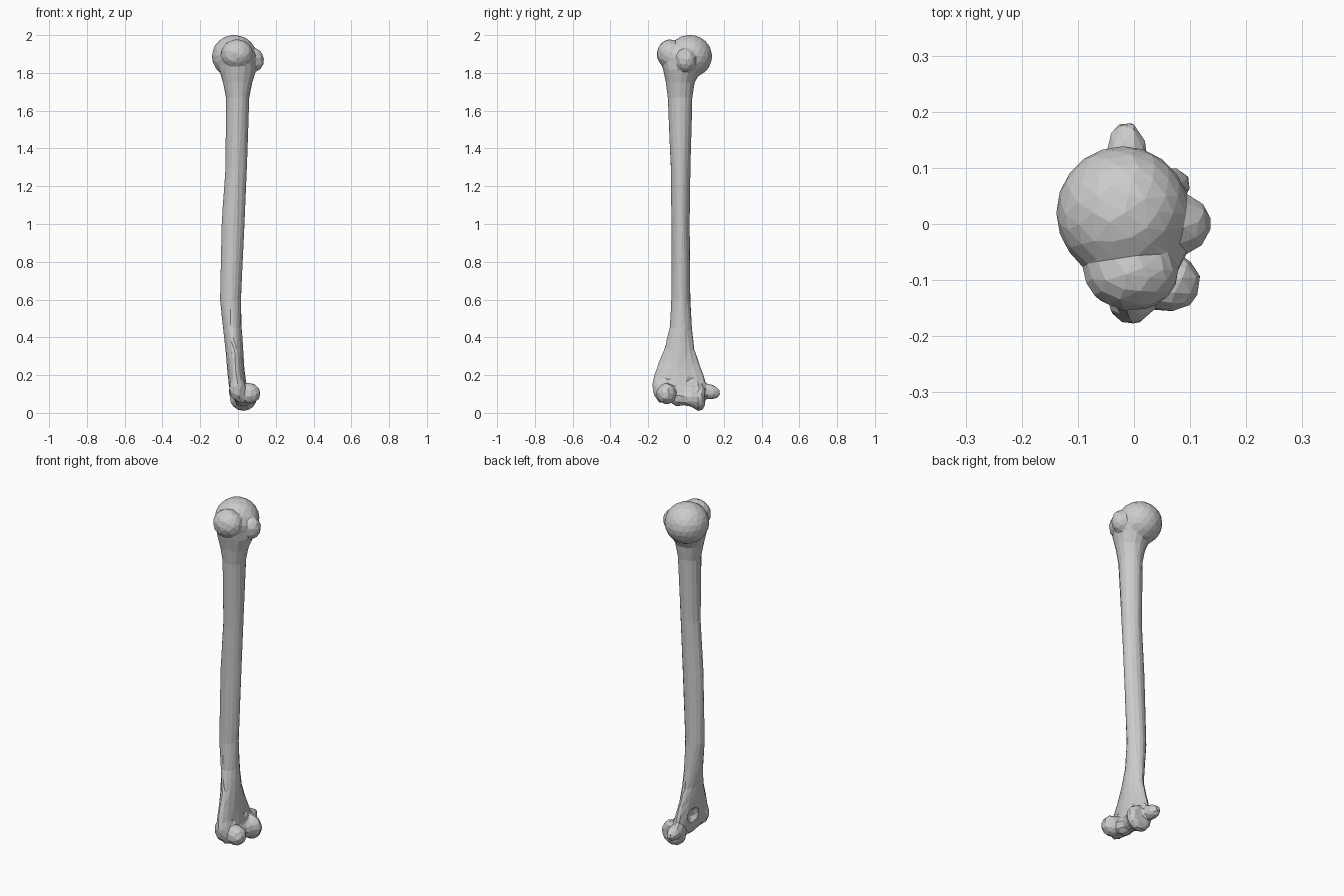
import bpy, bmesh
from math import cos, sin, pi, copysign
from mathutils import Vector, Matrix

if "Cube" in bpy.data.objects:
    bpy.data.objects.remove(bpy.data.objects["Cube"])


def loft(bm, rings):
    """Skin a list of point rings and cap both ends."""
    rows = [[bm.verts.new(p) for p in ring] for ring in rings]
    n = len(rows[0])
    for a, b in zip(rows, rows[1:]):
        for i in range(n):
            bm.faces.new((a[i], a[(i + 1) % n], b[(i + 1) % n], b[i]))
    bm.faces.new(rows[0][::-1])
    bm.faces.new(rows[-1])


def section(z, x0, x1, y0, y1, power, n=16):
    """Rounded cross-section filling a box; power > 1 makes it ridged like a diamond."""
    ring = []
    for i in range(n):
        c, s = cos(2 * pi * i / n), sin(2 * pi * i / n)
        c, s = copysign(abs(c) ** power, c), copysign(abs(s) ** power, s)
        ring.append(((x0 + x1) / 2 + c * (x1 - x0) / 2,
                     (y0 + y1) / 2 + s * (y1 - y0) / 2, z))
    return ring


def blob(bm, centre, radii, turn=0.0, axis='X'):
    """Ellipsoid lump."""
    m = Matrix.Translation(centre) @ Matrix.Rotation(turn, 4, axis) @ Matrix.Diagonal((*radii, 1))
    bmesh.ops.create_icosphere(bm, subdivisions=3, radius=1, matrix=m)


def make_object(name, bm):
    bmesh.ops.recalc_face_normals(bm, faces=bm.faces)
    mesh = bpy.data.meshes.new(name)
    bm.to_mesh(mesh)
    bm.free()
    ob = bpy.data.objects.new(name, mesh)
    bpy.context.collection.objects.link(ob)
    return ob


bm = bmesh.new()

# Shaft, flaring to the wide flat lower end: z, x range, y range, ridge power
shaft = [
    (0.055, -0.01, 0.045, -0.145, 0.09, 0.8),
    (0.10, -0.035, 0.05, -0.172, 0.11, 0.9),
    (0.15, -0.05, 0.045, -0.180, 0.11, 1.0),
    (0.20, -0.055, 0.038, -0.170, 0.095, 1.1),
    (0.26, -0.06, 0.032, -0.148, 0.072, 1.2),
    (0.34, -0.067, 0.028, -0.115, 0.045, 1.2),
    (0.45, -0.08, 0.02, -0.088, 0.032, 1.15),
    (0.60, -0.096, 0.017, -0.078, 0.024, 1.15),
    (0.80, -0.092, 0.026, -0.077, 0.022, 1.15),
    (1.00, -0.088, 0.036, -0.077, 0.02, 1.15),
    (1.30, -0.067, 0.048, -0.082, 0.024, 1.15),
    (1.67, -0.064, 0.060, -0.097, 0.035, 1.0),
    (1.75, -0.080, 0.076, -0.107, 0.046, 1.0),
    (1.82, -0.100, 0.098, -0.122, 0.085, 1.0),
    (1.90, -0.100, 0.095, -0.135, 0.09, 1.0),
    (1.95, -0.080, 0.060, -0.110, 0.08, 1.0),
]
loft(bm, [section(*s) for s in shaft])

# Upper end: ball head, greater and lesser tubercles
blob(bm, (-0.020, 0.020, 1.888), (0.119, 0.119, 0.114))
blob(bm, (-0.005, -0.085, 1.900), (0.085, 0.070, 0.078))
blob(bm, (0.085, 0.000, 1.868), (0.053, 0.052, 0.062))

# Trochlea: spool turned about the y axis
spool = [(-0.07, 0.040), (-0.045, 0.050), (-0.01, 0.043), (0.03, 0.052),
         (0.065, 0.074), (0.085, 0.070), (0.10, 0.050)]
loft(bm, [[(0.028 + r * cos(2 * pi * i / 16), y, 0.083 + r * sin(2 * pi * i / 16))
           for i in range(16)] for y, r in spool])

# Capitulum and the two epicondyles
blob(bm, (0.062, -0.105, 0.102), (0.057, 0.052, 0.056))
blob(bm, (-0.013, 0.120, 0.113), (0.037, 0.064, 0.040), -0.2)
blob(bm, (-0.005, -0.135, 0.130), (0.042, 0.043, 0.065))

bone = make_object("upper_arm_bone", bm)

# Hollows above the elbow joint, back and front
bm = bmesh.new()
blob(bm, (-0.068, 0.005, 0.175), (0.045, 0.050, 0.050))
blob(bm, (0.055, 0.025, 0.180), (0.028, 0.035, 0.028))
blob(bm, (0.060, -0.100, 0.178), (0.030, 0.035, 0.022))
hollows = make_object("hollow_cutter", bm)
hollows.hide_render = True
hollows.hide_set(True)

# Fuse the parts, soften the joins, then reduce to broad flat facets
fuse = bone.modifiers.new("fuse", 'REMESH')
fuse.mode = 'VOXEL'
fuse.voxel_size = 0.008
cut = bone.modifiers.new("hollows", 'BOOLEAN')
cut.operation = 'DIFFERENCE'
cut.object = hollows
soft = bone.modifiers.new("soften", 'SMOOTH')
soft.factor = 0.5
soft.iterations = 4
facets = bone.modifiers.new("facets", 'DECIMATE')
facets.ratio = 0.025
